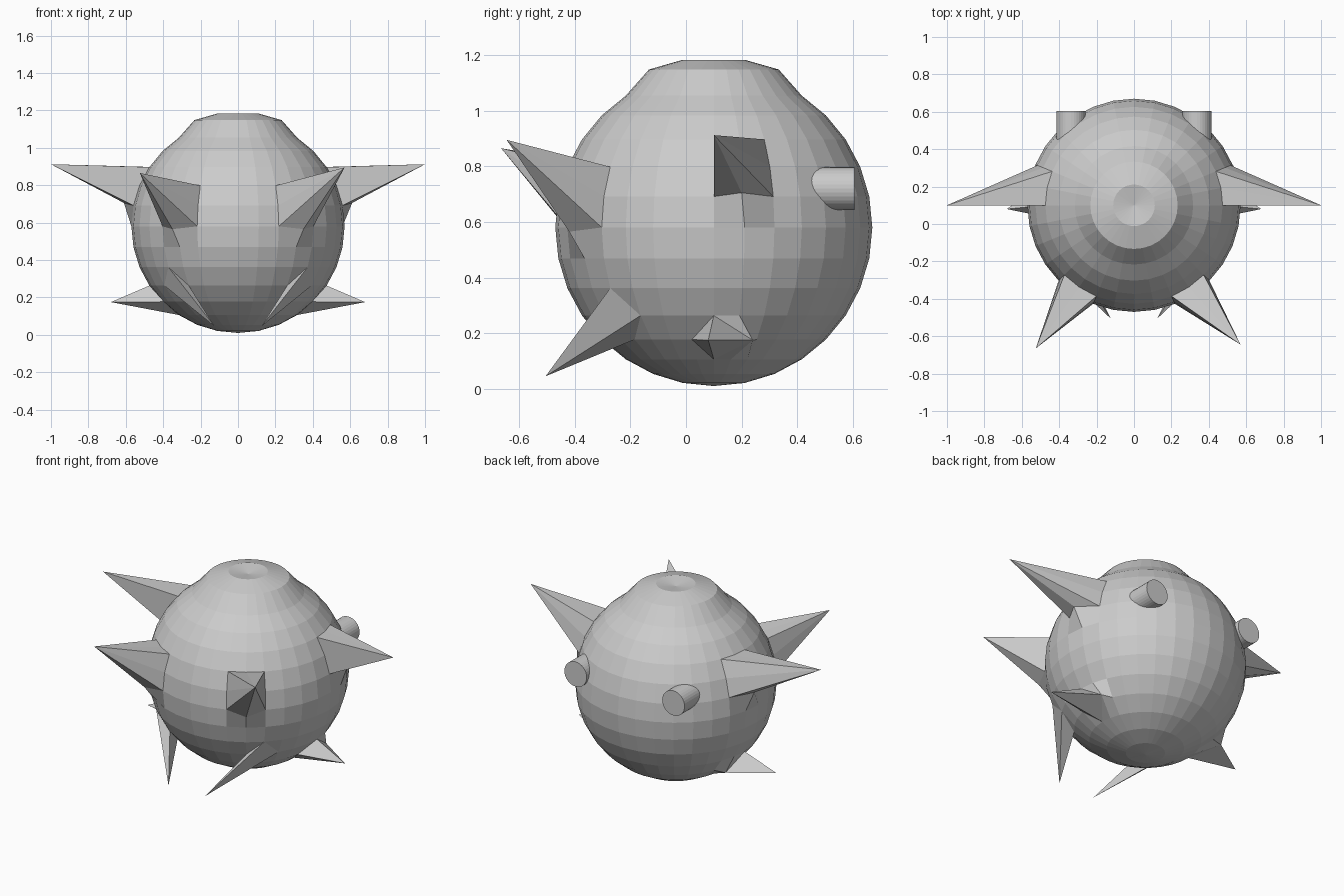
import bpy, bmesh
from math import radians, sin, cos, pi
from mathutils import Vector, Matrix

if "Cube" in bpy.data.objects:
    bpy.data.objects.remove(bpy.data.objects["Cube"])

C = Vector((0, 0.1, 0.58))
R = 0.57
S = 11.25  # angular grid step

def sph(lon, lat, side):
    """Point on the body; lon measured from the front towards the side."""
    a, b = radians(lon), radians(lat)
    return C + R * Vector((side * sin(a) * cos(b), -cos(a) * cos(b), sin(b)))

# Round body
bm = bmesh.new()
bmesh.ops.create_uvsphere(bm, u_segments=32, v_segments=16, radius=R,
                          matrix=Matrix.Translation(C))
base = [(v, v.co.copy()) for v in bm.verts]

def vert(lon, lat, side):
    p = sph(lon, lat, side)
    return min(base, key=lambda t: (t[1] - p).length)[0]

# Raised, dented crown
for v, p in base:
    h = (p.z - C.z) / R
    if h > 0.999:
        v.co.z = 1.165
    elif h > 0.95:
        v.co.z = 1.183
    elif h > 0.9:
        v.co.z = 1.148
        v.co.x *= 1.07
        v.co.y = C.y + (v.co.y - C.y) * 1.07

def split(a, b):
    if a is not b and any(f in b.link_faces for f in a.link_faces):
        bmesh.ops.connect_verts(bm, verts=[a, b])

def spike(lon, lat, tip, side, fan):
    """Pull one grid vertex out to a tip and split the quads around it."""
    t = vert(lon, lat, side)
    t.co = Vector((tip[0] * side, tip[1], tip[2]))
    for i in (-1, 1):
        for j in (-1, 1):
            if fan:
                split(t, vert(lon + i * S, lat + j * S, side))
            else:
                split(vert(lon + i * S, lat, side), vert(lon, lat + j * S, side))

front_tip = {1: (0.57, -0.645, 0.895), -1: (0.525, -0.665, 0.865)}
for s in (1, -1):
    # Large side horns
    vert(90 + S, S, s).co = Vector((0.61 * s, 0.2, 0.705))
    spike(90 + S, 2 * S, (1.0, 0.1, 0.912), s, True)
    # Large front horns
    vert(3 * S, 0, s).co = Vector((0.35 * s, -0.42, 0.565))
    spike(3 * S, S, front_tip[s], s, True)
    # Small front feet
    spike(4 * S, -3 * S, (0.125, -0.505, 0.045), s, False)
    # Small side feet
    vert(90 + S, -4 * S, s).co = Vector((0.44 * s, 0.24, 0.175))
    spike(90, -4 * S, (0.68, 0.08, 0.175), s, False)

me = bpy.data.meshes.new("round_body")
bm.to_mesh(me)
bm.free()
bpy.context.collection.objects.link(bpy.data.objects.new("round_body", me))

# Rear pegs
for name, x in (("peg_right", 0.337), ("peg_left", -0.337)):
    bpy.ops.mesh.primitive_cylinder_add(vertices=32, radius=0.077, depth=0.25,
                                        location=(x, 0.48, 0.72),
                                        rotation=(pi / 2, 0, 0))
    bpy.context.object.name = name
